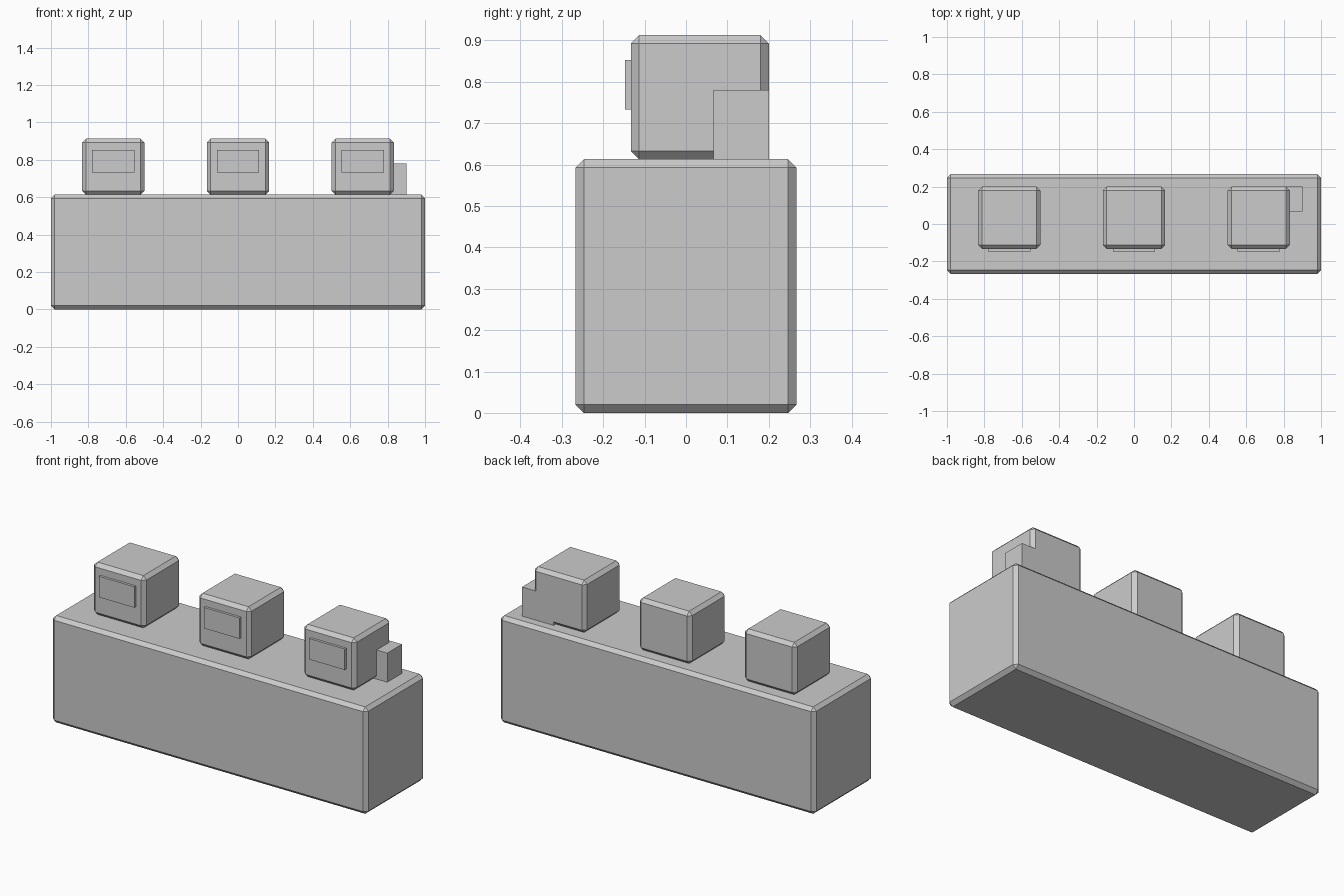
import bpy

if "Cube" in bpy.data.objects:
    bpy.data.objects.remove(bpy.data.objects["Cube"])

grey = bpy.data.materials.new("plain_grey")
grey.diffuse_color = (0.6, 0.6, 0.6, 1.0)
grey.use_nodes = True
grey.node_tree.nodes["Principled BSDF"].inputs["Base Color"].default_value = grey.diffuse_color


def box(name, low, high, bevel=0.0):
    """Box between two corners, with optional chamfered edges."""
    centre = [(a + b) / 2 for a, b in zip(low, high)]
    bpy.ops.mesh.primitive_cube_add(size=1, location=centre)
    obj = bpy.context.object
    obj.name = name
    obj.scale = [b - a for a, b in zip(low, high)]
    bpy.ops.object.transform_apply(location=False, rotation=False, scale=True)
    obj.data.materials.append(grey)
    if bevel:
        mod = obj.modifiers.new("chamfer", 'BEVEL')
        mod.width = bevel
        mod.segments = 1
    return obj


BASE_TOP = 0.613

# Long chamfered base
box("base", (-1, -0.267, 0), (1, 0.267, BASE_TOP), 0.02)

# Three chamfered blocks, each with a thin raised front panel
for i, x in enumerate((-0.667, 0, 0.667), 1):
    box(f"block_{i}", (x - 0.166, -0.133, BASE_TOP), (x + 0.166, 0.2, 0.913), 0.02)
    box(f"front_panel_{i}", (x - 0.113, -0.147, 0.733), (x + 0.113, -0.12, 0.853))

# Small box set into the back right corner of the last block
box("side_box", (0.7, 0.067, BASE_TOP), (0.9, 0.2, 0.78))
